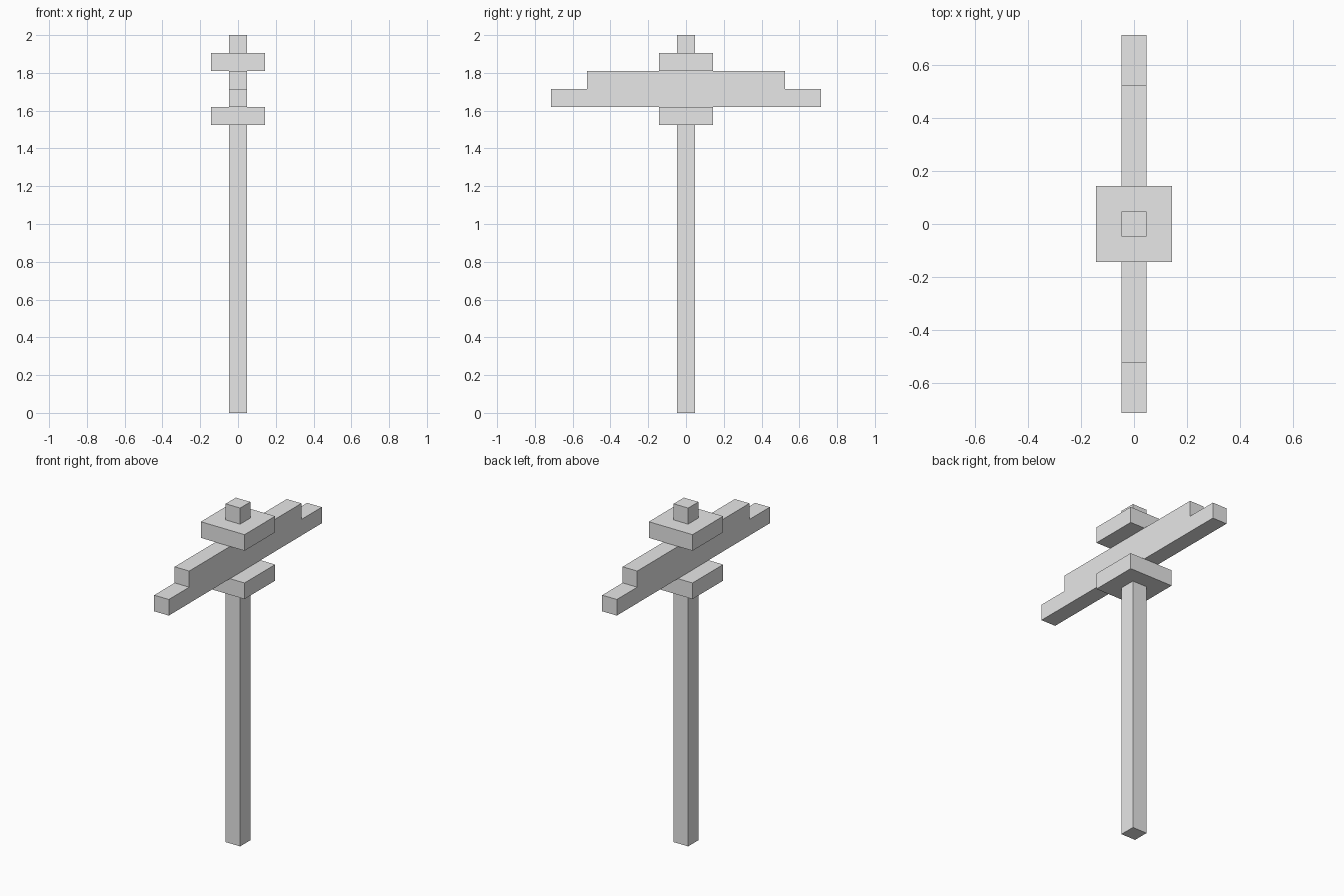
import bpy
import bmesh

cube = bpy.data.objects.get("Cube")
if cube:
    bpy.data.objects.remove(cube, do_unlink=True)

U = 2 / 21  # one block unit; the model is 21 units tall

grey = bpy.data.materials.new("light_grey")
grey.use_nodes = True
colour = (0.8, 0.8, 0.8, 1)
grey.diffuse_color = colour
grey.node_tree.nodes["Principled BSDF"].inputs["Base Color"].default_value = colour


def extrude_profile(name, points, width):
    """Extrude a (y, z) profile, in block units, across x."""
    bm = bmesh.new()
    face = bm.faces.new([bm.verts.new((-width * U / 2, y * U, z * U)) for y, z in points])
    result = bmesh.ops.extrude_face_region(bm, geom=[face])
    moved = [v for v in result["geom"] if isinstance(v, bmesh.types.BMVert)]
    bmesh.ops.translate(bm, verts=moved, vec=(width * U, 0, 0))
    bmesh.ops.recalc_face_normals(bm, faces=bm.faces)
    mesh = bpy.data.meshes.new(name)
    bm.to_mesh(mesh)
    bm.free()
    mesh.materials.append(grey)
    obj = bpy.data.objects.new(name, mesh)
    bpy.context.collection.objects.link(obj)


def block(name, width, bottom, top):
    """Square block centred on the handle axis."""
    h = width / 2
    extrude_profile(name, [(-h, bottom), (h, bottom), (h, top), (-h, top)], width)


# Handle, the collars either side of the head, and the tip
block("handle", 1, 0, 16)
block("lower_collar", 3, 16, 17)
block("upper_collar", 3, 19, 20)
block("handle_tip", 1, 20, 21)

# Head with a stepped point at each end
half = [(7.5, 17), (7.5, 18), (5.5, 18), (5.5, 19)]
extrude_profile("pick_head", half + [(-y, z) for y, z in reversed(half)], 1)
